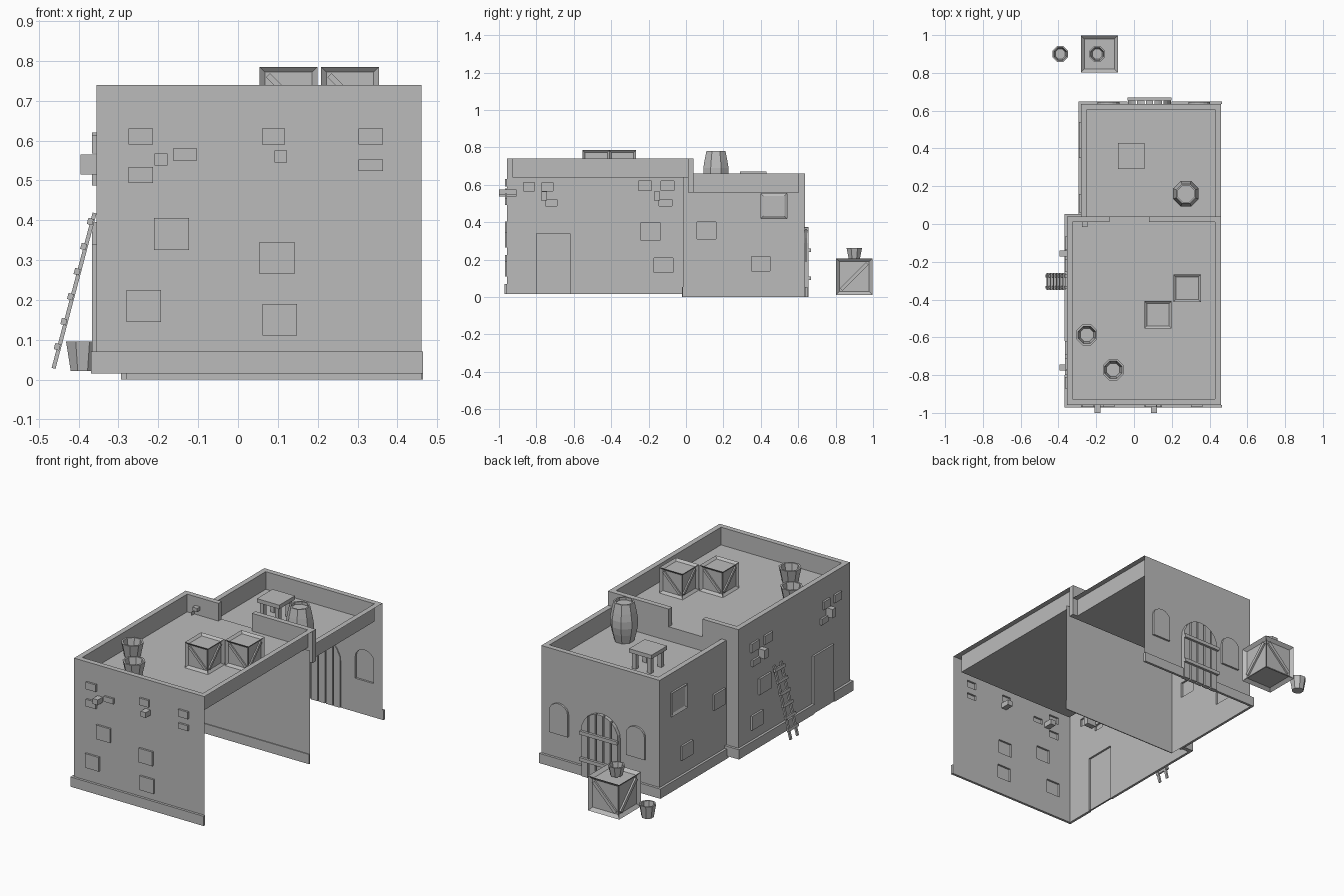
import bpy, bmesh, math
from mathutils import Vector, Matrix

if "Cube" in bpy.data.objects:
    bpy.data.objects.remove(bpy.data.objects["Cube"])

stone = bpy.data.materials.new("plain_grey")
stone.use_nodes = True
GREY = (0.5, 0.5, 0.5, 1)
stone.diffuse_color = GREY
stone.node_tree.nodes["Principled BSDF"].inputs["Base Color"].default_value = GREY


def finish(name, bm, loc=(0, 0, 0), fix=True):
    if fix:
        bmesh.ops.recalc_face_normals(bm, faces=bm.faces)
    me = bpy.data.meshes.new(name)
    bm.to_mesh(me)
    bm.free()
    me.materials.append(stone)
    ob = bpy.data.objects.new(name, me)
    ob.location = loc
    bpy.context.collection.objects.link(ob)
    return ob


def add_box(bm, lo, hi, mat=Matrix()):
    lo, hi = Vector(lo), Vector(hi)
    m = mat @ Matrix.Translation((lo + hi) / 2) @ Matrix.Diagonal((*(hi - lo), 1))
    bmesh.ops.create_cube(bm, size=1, matrix=m)


def box(name, lo, hi):
    bm = bmesh.new()
    add_box(bm, lo, hi)
    return finish(name, bm)


def rect(u0, u1, v0, v1):
    return [(u0, v0), (u1, v0), (u1, v1), (u0, v1)]


def around(u, v, w, h):
    return rect(u - w / 2, u + w / 2, v - h / 2, v + h / 2)


def arch(c, w, z0, top, rise, n=8):
    pts = [(c - w / 2, z0), (c + w / 2, z0)]
    for i in range(n + 1):
        a = math.pi * i / n
        pts.append((c + w / 2 * math.cos(a), top - rise + rise * math.sin(a)))
    return pts


def wall(name, n, pos, outline, panels=(), framed=(), holes=(), push=0.011):
    """Thin wall whose panels are pushed outwards; holes stay open."""
    n = Vector(n)
    bm = bmesh.new()

    def put(u, v, d=0.0):
        p = Vector((pos, u, v)) if n.x else Vector((u, pos, v))
        return bm.verts.new(p + n * d)

    def ring(pts, d=0.0):
        return [put(u, v, d) for u, v in pts]

    loops = [ring(outline)] + [ring(p) for p in (*panels, *framed, *holes)]
    edges = []
    for lp in loops:
        edges += [bm.edges.new((lp[i - 1], lp[i])) for i in range(len(lp))]
    bmesh.ops.triangle_fill(bm, edges=edges, use_beauty=True, normal=n)
    for k, pts in enumerate((*panels, *framed)):
        base, cap = loops[k + 1], ring(pts, push)
        for i in range(len(pts)):
            bm.faces.new((base[i - 1], base[i], cap[i], cap[i - 1]))
        face = bm.faces.new(cap)
        face.normal_update()
        if face.normal.dot(n) < 0:
            face.normal_flip()
        if k >= len(panels):
            bmesh.ops.inset_region(bm, faces=[face], thickness=0.02, depth=-0.008)
    bmesh.ops.recalc_face_normals(bm, faces=bm.faces)
    if sum(f.normal.dot(n) * f.calc_area() for f in bm.faces) < 0:
        bmesh.ops.reverse_faces(bm, faces=bm.faces)
    return finish(name, bm, fix=False)


def roof(name, x0, x1, y0, y1, t, zf, zt, skip):
    """Sunken floor with a parapet on every side but the skipped one."""
    bm = bmesh.new()
    a = y0 if skip == 0 else y0 + t
    b = y1 if skip == 2 else y1 - t
    outer = rect(x0, x1, y0, y1)
    inner = rect(x0 + t, x1 - t, a, b)
    o = [bm.verts.new((*p, zt)) for p in outer]
    i = [bm.verts.new((*p, zt)) for p in inner]
    f = [bm.verts.new((*p, zf)) for p in inner]
    bm.faces.new(f)
    for s in range(4):
        e = (s + 1) % 4
        if s != skip:
            bm.faces.new((o[s], o[e], i[e], i[s]))
            bm.faces.new((i[s], i[e], f[e], f[s]))
    ob = finish(name, bm, fix=False)
    return ob


def lathe(name, profile, loc, n=8):
    bm = bmesh.new()
    rings = []
    for r, z in profile:
        angles = [2 * math.pi * (k + 0.5) / n for k in range(n)]
        rings.append([bm.verts.new((r * math.cos(a), r * math.sin(a), z)) for a in angles])
    for p, q in zip(rings, rings[1:]):
        for k in range(n):
            bm.faces.new((p[k - 1], p[k], q[k], q[k - 1]))
    bm.faces.new(rings[0])
    bm.faces.new(rings[-1])
    return finish(name, bm, loc)


def bucket(name, loc, r, h):
    lathe(name, [(r * .72, 0), (r, h), (r * .82, h), (r * .62, h * .2)], loc)


def crate(name, loc, s):
    bm = bmesh.new()
    bmesh.ops.create_cube(bm, size=s)
    bmesh.ops.inset_individual(bm, faces=bm.faces[:], thickness=s * .13, depth=-s * .08)
    for k in range(4):
        turn = Matrix.Rotation(k * math.pi / 2, 4, 'Z')
        tilt = Matrix.Rotation(math.pi / 4 * (-1) ** k, 4, 'Y')
        add_box(bm, (-s * .5, -s * .47, -s * .05), (s * .5, -s * .41, s * .05), turn @ tilt)
    finish(name, bm, (loc[0], loc[1], loc[2] + s / 2))


# Main block
FRONT, SIDE, BACK = (0, -1, 0), (-1, 0, 0), (0, 1, 0)
X0, X1, Y0, Y1, ZB, ZT, ZF = -.355, .46, -.957, .04, .015, .74, .64
wall("front_wall", FRONT, Y0, rect(X0, X1, ZB, ZT), [
    around(-.244, .61, .062, .04), around(-.244, .513, .062, .04),
    around(-.133, .565, .06, .03), around(.089, .61, .058, .04),
    around(.333, .61, .061, .04), around(.333, .538, .061, .03),
    around(-.167, .365, .087, .08), around(-.237, .185, .087, .08),
    around(.098, .305, .087, .08), around(.105, .15, .087, .08)])
wall("side_wall", SIDE, X0, rect(Y0, Y1, ZB, ZT), [
    rect(-.8, -.62, ZB + .002, .34),
    around(-.10, .595, .07, .05), around(-.22, .595, .07, .05),
    around(-.11, .505, .07, .035), around(-.19, .35, .105, .09),
    around(-.12, .17, .1, .08), around(-.74, .59, .06, .045),
    around(-.84, .59, .06, .045), around(-.72, .505, .06, .035)])
roof("main_roof", X0, X1, Y0, .01, .03, ZF, ZT, 2)
box("rear_parapet_right", (X0, .01, .56), (-.13, Y1, ZT))
box("rear_parapet_left", (.08, .01, .56), (X1, Y1, ZT))
box("rear_sill", (-.13, .01, .56), (.08, Y1, ZF))
box("rear_corner", (X0, .03, ZB), (-.28, Y1, .56))

# Rear block
BX, BY, BZ = -.28, .635, .66
wall("dividing_wall", FRONT, -.016, rect(BX, X1, 0, ZF))
wall("rear_side_wall", SIDE, BX, rect(-.016, BY, 0, BZ),
     [around(.40, .178, .1, .08), around(.11, .355, .1, .09)],
     [around(.47, .487, .14, .135)])
gate_c, gate_w, gate_top, gate_rise = .082, .235, .375, .117
wall("rear_wall", BACK, BY, rect(BX, X1, 0, BZ),
     [arch(.346, .115, .19, .365, .05), arch(-.135, .115, .19, .365, .05)],
     holes=[arch(gate_c, gate_w, .002, gate_top, gate_rise)])
roof("rear_roof", BX, X1, .01, BY, .03, .56, BZ, 0)

# Base trim
T, H = .014, .055
box("trim_front", (X0 - T, Y0 - T, ZB), (X1 + .005, Y0, ZB + H))
for i, (a, b) in enumerate([(Y0, -.8), (-.62, Y1 + T)]):
    box(f"trim_side_{i}", (X0 - T, a, ZB), (X0, b, ZB + H))
box("trim_corner", (X0, Y1, ZB), (BX, Y1 + T, ZB + H))
box("trim_divider", (BX, -.016 - .005, 0), (X1, -.016, H))
box("trim_rear_side", (BX - T, Y1, 0), (BX, BY + T, H))
for i, (a, b) in enumerate([(BX, gate_c - gate_w / 2), (gate_c + gate_w / 2, X1 + .005)]):
    box(f"trim_rear_{i}", (a, BY, 0), (b, BY + T, H))

# Plank gate with two cross bars
bm = bmesh.new()
count, gap = 5, .008
pitch = gate_w / count


def gate_height(x):
    t = min(1, abs(x - gate_c) / (gate_w / 2))
    return gate_top - gate_rise + gate_rise * math.sqrt(1 - t * t)


for k in range(count):
    a = gate_c - gate_w / 2 + k * pitch + gap / 2
    b = a + pitch - gap
    m = (a + b) / 2
    shape = [(a, 0), (b, 0), (b, gate_height(b)), (m, gate_height(m)), (a, gate_height(a))]
    face = bm.faces.new([bm.verts.new((x, BY - .005, z)) for x, z in shape])
    top = bmesh.ops.extrude_face_region(bm, geom=[face])["geom"]
    bmesh.ops.translate(bm, vec=(0, .025, 0), verts=[g for g in top if isinstance(g, bmesh.types.BMVert)])
for z in (.1, .25):
    add_box(bm, (gate_c - gate_w / 2, BY + .02, z - .01), (gate_c + gate_w / 2, BY + .034, z + .01))
finish("gate", bm)

# Beam ends poking through the walls
for i, (x, z) in enumerate([(-.193, .552), (.107, .56)]):
    box(f"front_beam_{i}", (x - .016, -1, z - .015), (x + .016, -.905, z + .015))
for i, y in enumerate((-.155, -.76)):
    box(f"side_beam_{i}", (-.395, y - .016, .515), (-.30, y + .016, .565))
box("roof_peg", (-.275, -.015, .67), (-.245, .012, .69))

# Ladder
bm = bmesh.new()
foot, head = Vector((-.463, 0, .028)), Vector((-.36, 0, .418))
length = (head - foot).length
lean = Matrix.Translation(foot) @ Matrix.Rotation(math.atan2(head.x - foot.x, head.z - foot.z), 4, 'Y')
for y in (-.335, -.275):
    add_box(bm, (-.005, y - .007, 0), (.005, y + .007, length), lean)
for k in range(6):
    z = .055 + k * .065
    add_box(bm, (-.012, -.35, z - .008), (.002, -.26, z + .008), lean)
finish("ladder", bm)

# Table
bm = bmesh.new()
add_box(bm, (-.085, .29, .65), (.055, .43, .672))
for x in (-.062, .032):
    for y in (.313, .407):
        add_box(bm, (x - .012, y - .012, .56), (x + .012, y + .012, .65))
finish("table", bm)

# Barrel, crates and buckets
lathe("barrel", [(.052, 0), (.066, .05), (.073, .09), (.073, .13), (.066, .17), (.055, .22),
                 (.046, .22), (.046, .205)], (.275, .16, .56))
crate("roof_crate_near", (.127, -.48, ZF), .145)
crate("roof_crate_far", (.281, -.34, ZF), .145)
crate("ground_crate", (-.183, .9, .012), .195)
bucket("crate_bucket", (-.195, .9, .205), .045, .058)
bucket("ground_bucket", (-.39, .9, .022), .045, .073)
bucket("roof_bucket_a", (-.25, -.587, ZF), .06, .08)
bucket("roof_bucket_b", (-.11, -.772, ZF), .06, .08)
